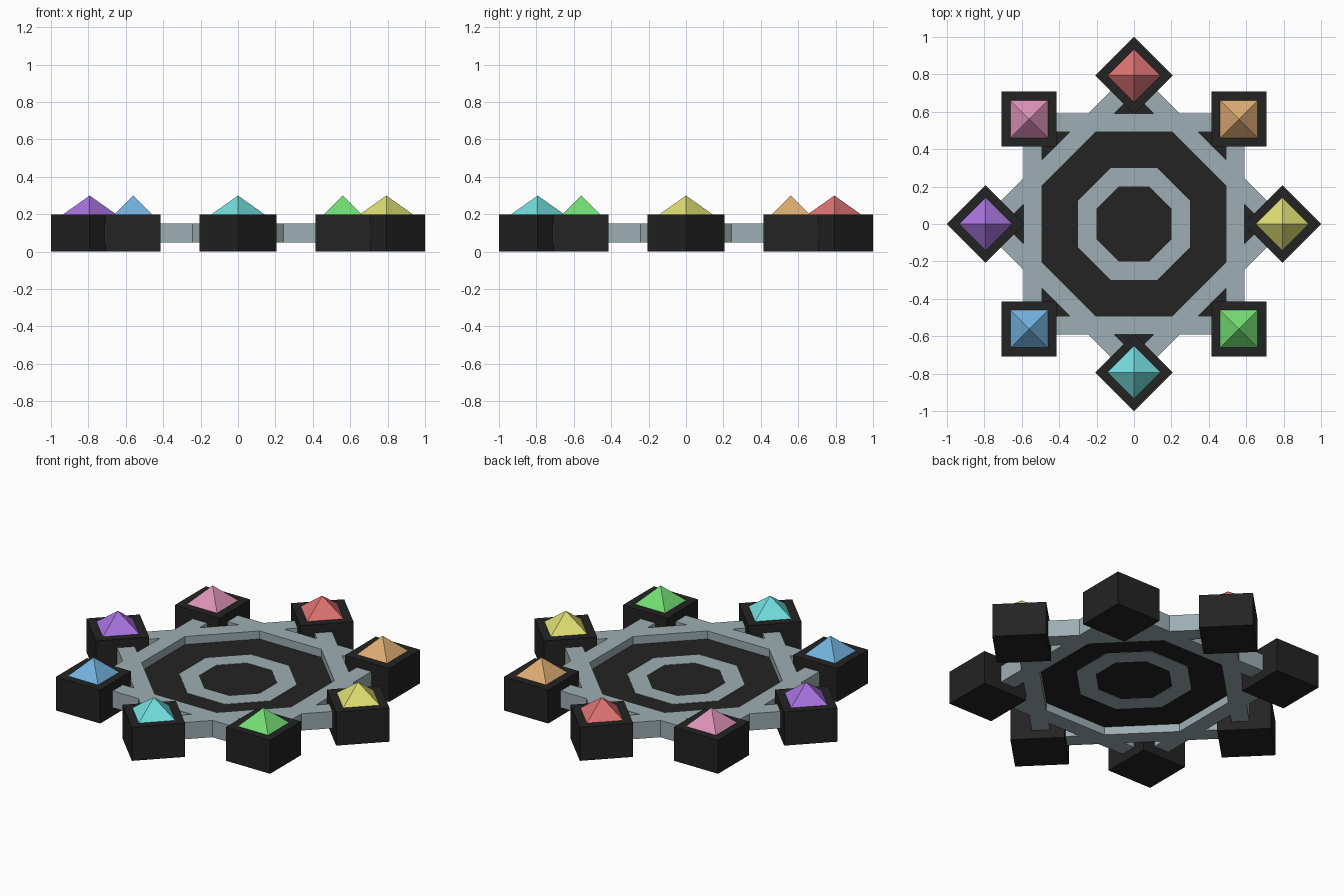
import bpy, bmesh, math

if "Cube" in bpy.data.objects:
    bpy.data.objects.remove(bpy.data.objects["Cube"])


def material(name, rgb):
    """Flat material from 0-255 display values, converted to linear."""
    m = bpy.data.materials.new(name)
    lin = [((c / 255 + 0.055) / 1.055) ** 2.4 for c in rgb]
    m.diffuse_color = (*lin, 1)
    m.use_nodes = True
    m.node_tree.nodes["Principled BSDF"].inputs["Base Color"].default_value = m.diffuse_color
    return m


def make_object(name, bm, mat):
    bmesh.ops.recalc_face_normals(bm, faces=bm.faces)
    me = bpy.data.meshes.new(name)
    bm.to_mesh(me)
    bm.free()
    me.materials.append(mat)
    ob = bpy.data.objects.new(name, me)
    bpy.context.collection.objects.link(ob)
    return ob


def polygon(bm, sides, apothem, z, turn=0.0):
    """Regular polygon loop with a flat side facing +x before turning."""
    r = apothem / math.cos(math.pi / sides)
    angles = [turn + (i + 0.5) * math.tau / sides for i in range(sides)]
    return [bm.verts.new((r * math.cos(a), r * math.sin(a), z)) for a in angles]


def bridge(bm, a, b):
    n = len(a)
    for i in range(n):
        j = (i + 1) % n
        bm.faces.new((a[i], a[j], b[j], b[i]))


def prism(name, sides, apothem, z0, z1, mat, turn=0.0):
    bm = bmesh.new()
    low, high = polygon(bm, sides, apothem, z0, turn), polygon(bm, sides, apothem, z1, turn)
    bridge(bm, low, high)
    bm.faces.new(low)
    bm.faces.new(high)
    return make_object(name, bm, mat)


def ring(name, sides, outer, inner, z0, z1, mat, turn=0.0):
    bm = bmesh.new()
    loops = [polygon(bm, sides, r, z, turn)
             for r, z in ((outer, z0), (outer, z1), (inner, z1), (inner, z0))]
    for i in range(4):
        bridge(bm, loops[i], loops[(i + 1) % 4])
    return make_object(name, bm, mat)


def pyramid(name, half, z0, z1, mat):
    bm = bmesh.new()
    base = polygon(bm, 4, half, z0)
    tip = bm.verts.new((0, 0, z1))
    bm.faces.new(base)
    for i in range(4):
        bm.faces.new((base[i], base[(i + 1) % 4], tip))
    return make_object(name, bm, mat)


black = material("black", (35, 35, 35))
grey = material("blue grey", (157, 174, 179))

# Two crossed square frames with thin dark floors form the eight-pointed body
for i, label in enumerate(("straight", "diagonal")):
    turn = i * math.pi / 4
    ring(label + "_frame", 4, 0.59, 0.493, 0.05, 0.15, grey, turn)
    prism(label + "_floor", 4, 0.5, 0.098, 0.102, black, turn)

# Octagonal band laid into both sides of the floor
ring("centre_band", 8, 0.30, 0.20, 0.096, 0.104, grey)

# Eight corner blocks, each with a coloured pyramid gem
gems = [("yellow", (222, 222, 115)), ("orange", (222, 172, 115)),
        ("red", (222, 115, 115)), ("pink", (222, 147, 184)),
        ("purple", (168, 115, 222)), ("blue", (115, 177, 222)),
        ("cyan", (115, 222, 222)), ("green", (115, 222, 115))]
for i, (colour, rgb) in enumerate(gems):
    a = i * math.pi / 4
    block = prism(colour + "_block", 4, 0.1464, 0.0, 0.2, black)
    gem = pyramid(colour + "_gem", 0.10, 0.2, 0.3, material(colour, rgb))
    for ob in (block, gem):
        ob.location = (0.793 * math.cos(a), 0.793 * math.sin(a), 0)
        ob.rotation_euler.z = a + math.pi / 4
